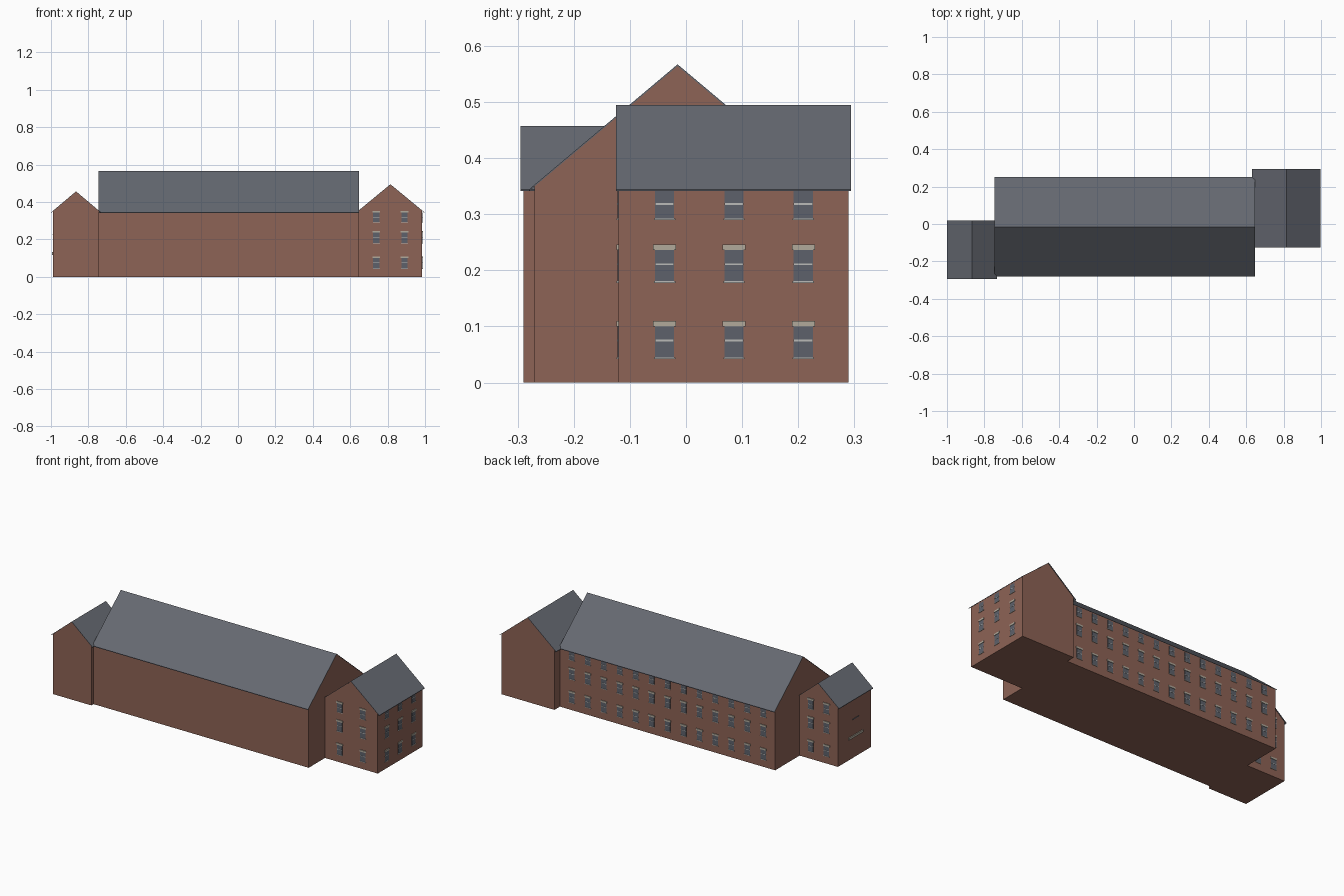
import bpy
import bmesh
from mathutils import Vector

cube = bpy.data.objects.get("Cube")
if cube:
    bpy.data.objects.remove(cube, do_unlink=True)


def material(name, rgb):
    m = bpy.data.materials.new(name)
    m.use_nodes = True
    colour = (*rgb, 1)
    m.diffuse_color = colour
    m.node_tree.nodes["Principled BSDF"].inputs["Base Color"].default_value = colour
    return m


BRICK = material("red brick", (0.27, 0.125, 0.092))
SLATE = material("grey slate", (0.13, 0.14, 0.165))
GLASS = material("window glass", (0.11, 0.12, 0.145))
STONE = material("pale stone", (0.44, 0.40, 0.33))
FRAME = material("window frame", (0.50, 0.50, 0.48))


def finish(name, bm, mats):
    bmesh.ops.recalc_face_normals(bm, faces=bm.faces[:])
    mesh = bpy.data.meshes.new(name)
    bm.to_mesh(mesh)
    bm.free()
    for m in mats:
        mesh.materials.append(m)
    ob = bpy.data.objects.new(name, mesh)
    bpy.context.collection.objects.link(ob)
    return ob


def extrude_profile(name, profile, start, end, along, mat):
    """Extrude a (side, height) profile along the x or y axis."""
    bm = bmesh.new()
    verts = [bm.verts.new((start, s, z) if along == "x" else (s, start, z))
             for s, z in profile]
    face = bm.faces.new(verts)
    out = bmesh.ops.extrude_face_region(bm, geom=[face])
    moved = [g for g in out["geom"] if isinstance(g, bmesh.types.BMVert)]
    step = end - start
    bmesh.ops.translate(bm, verts=moved,
                        vec=(step, 0, 0) if along == "x" else (0, step, 0))
    return finish(name, bm, [mat])


def gabled_block(name, along, walls, sides, roof_ends, half_roof, ridge):
    """Brick block with gable ends under a thin overhanging slate roof."""
    eave, thick = 0.344, 0.003
    lo, hi = sides
    mid = (lo + hi) / 2
    slope = (ridge - eave) / half_roof
    wall_top = ridge - thick - slope * (hi - mid)
    extrude_profile(name + "_walls",
                    [(lo, 0), (hi, 0), (hi, wall_top), (mid, ridge - thick), (lo, wall_top)],
                    *walls, along, BRICK)
    outer = [(mid - half_roof, eave), (mid, ridge), (mid + half_roof, eave)]
    inner = [(s, z - thick) for s, z in reversed(outer)]
    extrude_profile(name + "_roof", outer + inner, *roof_ends, along, SLATE)


# Where each wall direction puts a point given along the wall, outward and up
FACING = {
    "front": lambda p, u, d, z: Vector((u, p - d, z)),
    "back": lambda p, u, d, z: Vector((u, p + d, z)),
    "left": lambda p, u, d, z: Vector((p + d, u, z)),
    "right": lambda p, u, d, z: Vector((p - d, u, z)),
}


def plate(bm, facing, plane, u, width, z0, z1, depth, index):
    """Thin box standing on a wall surface."""
    at = FACING[facing]
    a = at(plane, u - width / 2, -0.002, z0)
    b = at(plane, u + width / 2, depth, z1)
    made = bmesh.ops.create_cube(bm, size=1)["verts"]
    for v in made:
        v.co = (a + b) / 2 + v.co * (b - a)
    for f in {f for v in made for f in v.link_faces}:
        f.material_index = index


# Sill, middle bar and head height of each storey
STOREYS = [(0.043, 0.075, 0.100), (0.179, 0.211, 0.236), (0.291, 0.318, 0.343)]


def windows(name, facing, plane, centres, gable):
    bm = bmesh.new()
    for u in centres:
        for level, (sill, bar, head) in enumerate(STOREYS):
            plate(bm, facing, plane, u, 0.034, sill, head, 0.002, 0)
            plate(bm, facing, plane, u, 0.034, bar - 0.0015, bar + 0.0015, 0.003, 1)
            plate(bm, facing, plane, u, 0.038, sill - 0.0015, sill + 0.0015, 0.004, 1)
            # top lintels under the eaves are covered by the roof
            if gable or level < 2:
                plate(bm, facing, plane, u, 0.041, head, head + 0.010, 0.004, 2)
    finish(name, bm, [GLASS, FRAME, STONE])


# Main range and its two wings
gabled_block("main_range", "x", (-0.743, 0.645), (-0.27, 0.24),
             (-0.745, 0.647), 0.265, 0.567)
gabled_block("left_wing", "y", (-0.12, 0.29), (0.645, 0.985),
             (-0.125, 0.294), 0.183, 0.495)
gabled_block("right_wing", "y", (-0.29, 0.015), (-0.99, -0.742),
             (-0.295, 0.02), 0.134, 0.457)

# Rows of sash windows
windows("main_back_windows", "back", 0.24, [-0.667 + 0.1028 * i for i in range(13)], False)
windows("left_wing_front_windows", "front", -0.12, [0.74, 0.89], True)
windows("left_wing_side_windows", "left", 0.985, [-0.038, 0.0855, 0.209], False)
windows("right_wing_back_windows", "back", 0.015, [-0.917, -0.815], True)

# Stone bands on the outer wall of the right wing
bands = bmesh.new()
plate(bands, "right", -0.99, -0.147, 0.133, 0.118, 0.132, 0.005, 0)
plate(bands, "right", -0.99, -0.147, 0.055, 0.223, 0.227, 0.003, 1)
finish("right_wing_stone_bands", bands, [STONE, GLASS])
